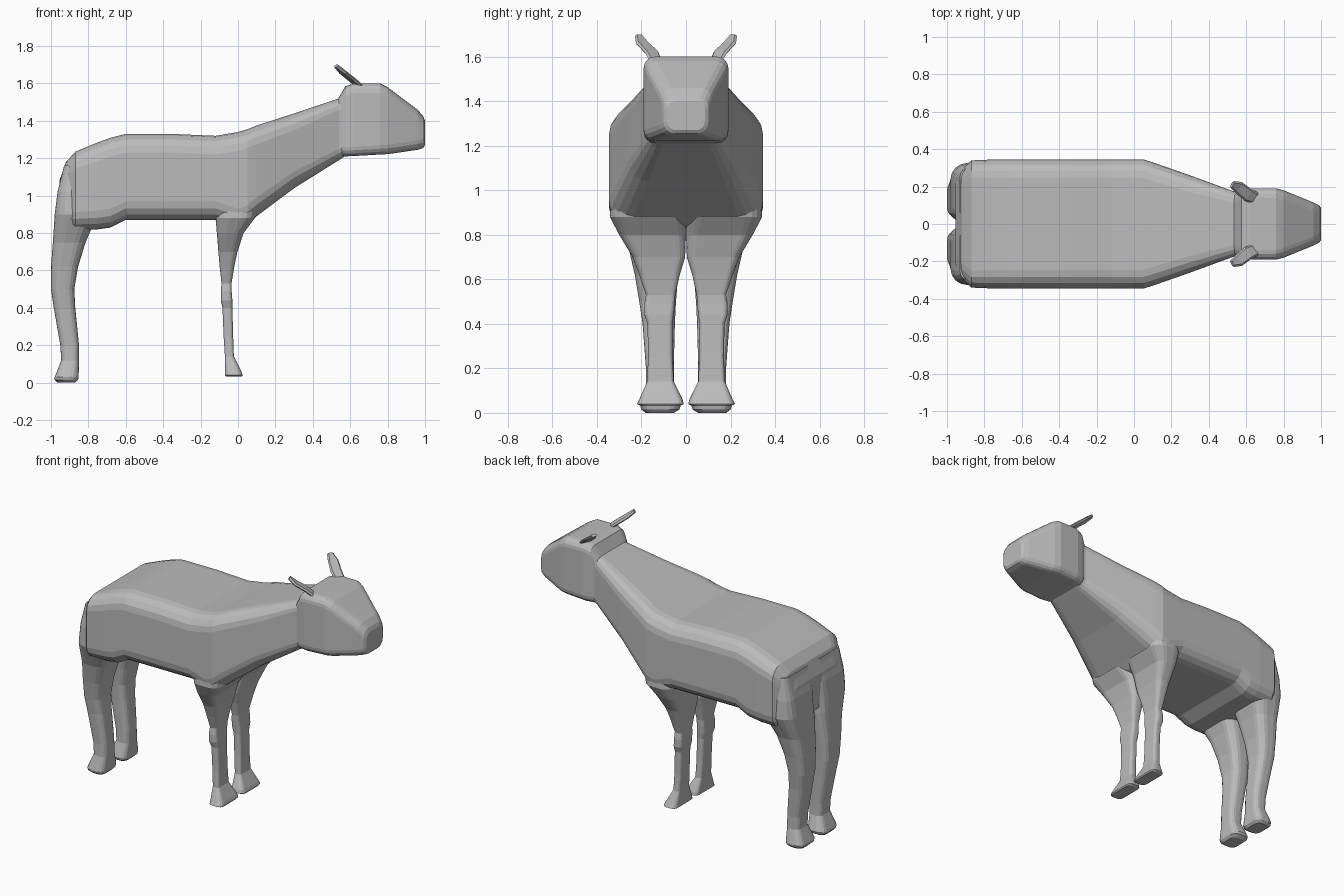
import bpy, bmesh, math
from mathutils import Vector

coat = bpy.data.materials.new("grey coat")
coat.diffuse_color = (0.5, 0.5, 0.5, 1)


def rounded_rect(u0, u1, v0, v1, r, steps=4):
    """Rounded rectangle outline as (u, v) pairs, anticlockwise."""
    r = min(r, (u1 - u0) * 0.49, (v1 - v0) * 0.49)
    pts = []
    for k, (cu, cv) in enumerate([(u1 - r, v1 - r), (u0 + r, v1 - r),
                                  (u0 + r, v0 + r), (u1 - r, v0 + r)]):
        for i in range(steps + 1):
            a = math.pi / 2 * (k + i / steps)
            pts.append((cu + r * math.cos(a), cv + r * math.sin(a)))
    return pts


def loft(name, rings, mirror=False):
    """Skin a list of equal-length rings and cap both ends."""
    bm = bmesh.new()
    rows = [[bm.verts.new(p) for p in ring] for ring in rings]
    n = len(rows[0])
    for a, b in zip(rows, rows[1:]):
        for i in range(n):
            bm.faces.new((a[i], a[(i + 1) % n], b[(i + 1) % n], b[i]))
    bm.faces.new(rows[0])
    bm.faces.new(rows[-1])
    bmesh.ops.recalc_face_normals(bm, faces=bm.faces)
    me = bpy.data.meshes.new(name)
    bm.to_mesh(me)
    bm.free()
    me.materials.append(coat)
    ob = bpy.data.objects.new(name, me)
    bpy.context.collection.objects.link(ob)
    if mirror:
        m = ob.modifiers.new("mirror", 'MIRROR')
        m.use_axis = (False, True, False)
        m.use_mirror_merge = False
    return ob


# Trunk and neck: x, bottom, top, half width, corner radius
trunk = [(-0.955, 0.86, 1.08, 0.26, 0.08), (-0.92, 0.83, 1.18, 0.29, 0.08),
         (-0.87, 0.82, 1.235, 0.34, 0.09), (-0.75, 0.82, 1.285, 0.345, 0.1),
         (-0.68, 0.83, 1.31, 0.345, 0.1), (-0.6, 0.87, 1.33, 0.345, 0.1),
         (-0.35, 0.87, 1.33, 0.345, 0.1), (-0.12, 0.87, 1.32, 0.345, 0.1),
         (0.0, 0.83, 1.34, 0.345, 0.1), (0.05, 0.85, 1.355, 0.345, 0.1),
         (0.1, 0.89, 1.375, 0.33, 0.1), (0.3, 1.04, 1.44, 0.26, 0.09),
         (0.54, 1.19, 1.52, 0.172, 0.06), (0.6, 1.23, 1.55, 0.165, 0.05)]
# Head, from the poll to the muzzle
head = [(0.53, 1.21, 1.51, 0.16, 0.05), (0.575, 1.21, 1.585, 0.18, 0.05),
        (0.62, 1.212, 1.6, 0.19, 0.05), (0.76, 1.22, 1.6, 0.19, 0.05),
        (0.80, 1.222, 1.58, 0.18, 0.05), (0.96, 1.245, 1.46, 0.115, 0.05),
        (0.99, 1.255, 1.425, 0.1, 0.05), (1.0, 1.27, 1.40, 0.085, 0.04)]
for name, rows in (("trunk_and_neck", trunk), ("head", head)):
    loft(name, [[(x, u, v) for u, v in rounded_rect(-w, w, lo, hi, r)]
                for x, lo, hi, w, r in rows])

# Legs: z, x from, x to, y from, y to
front_leg = [(1.0, -0.12, 0.12, 0.0, 0.335), (0.88, -0.12, 0.09, 0.0, 0.342),
             (0.8, -0.113, 0.03, 0.0, 0.30), (0.7, -0.105, -0.003, 0.004, 0.24),
             (0.62, -0.098, -0.02, 0.028, 0.21), (0.53, -0.088, -0.035, 0.048, 0.18),
             (0.49, -0.092, -0.034, 0.05, 0.187), (0.44, -0.092, -0.03, 0.055, 0.187),
             (0.40, -0.083, -0.03, 0.06, 0.173), (0.25, -0.077, -0.026, 0.06, 0.17),
             (0.14, -0.07, -0.022, 0.055, 0.175), (0.06, -0.07, 0.018, 0.015, 0.21),
             (0.04, -0.07, 0.025, 0.01, 0.22), (0.032, -0.06, 0.02, 0.025, 0.205)]
back_leg = [(1.16, -0.93, -0.8, 0.02, 0.3), (1.02, -0.965, -0.76, 0.008, 0.32),
            (0.9, -0.98, -0.74, 0.006, 0.325), (0.82, -0.985, -0.785, 0.01, 0.29),
            (0.75, -0.99, -0.815, 0.02, 0.26), (0.62, -1.0, -0.855, 0.035, 0.23),
            (0.5, -1.0, -0.875, 0.045, 0.21), (0.4, -0.985, -0.87, 0.05, 0.195),
            (0.2, -0.95, -0.85, 0.055, 0.18), (0.12, -0.945, -0.85, 0.055, 0.18),
            (0.03, -0.98, -0.852, 0.025, 0.205), (0.015, -0.98, -0.855, 0.03, 0.2),
            (0.0, -0.965, -0.87, 0.055, 0.18)]
for name, rows in (("front_legs", front_leg), ("back_legs", back_leg)):
    loft(name, [[(u, v, z) for u, v in
                 rounded_rect(x0, x1, y0, y1, 0.35 * min(x1 - x0, y1 - y0))]
                for z, x0, x1, y0, y1 in rows], mirror=True)

# Ears: thin blades swept back; centre and half width
ear = [((0.67, 0.13, 1.57), 0.03), ((0.61, 0.155, 1.62), 0.036),
       ((0.56, 0.195, 1.66), 0.034), ((0.525, 0.212, 1.693), 0.02)]
axis = (Vector(ear[-1][0]) - Vector(ear[0][0])).normalized()
side = Vector((0.5, 0.85, 0.0))
side = (side - axis * side.dot(axis)).normalized()
thick = axis.cross(side)
loft("ears", [[Vector(c) + side * u + thick * v
               for u, v in rounded_rect(-w, w, -0.009, 0.009, 0.009, 1)]
              for c, w in ear], mirror=True)
